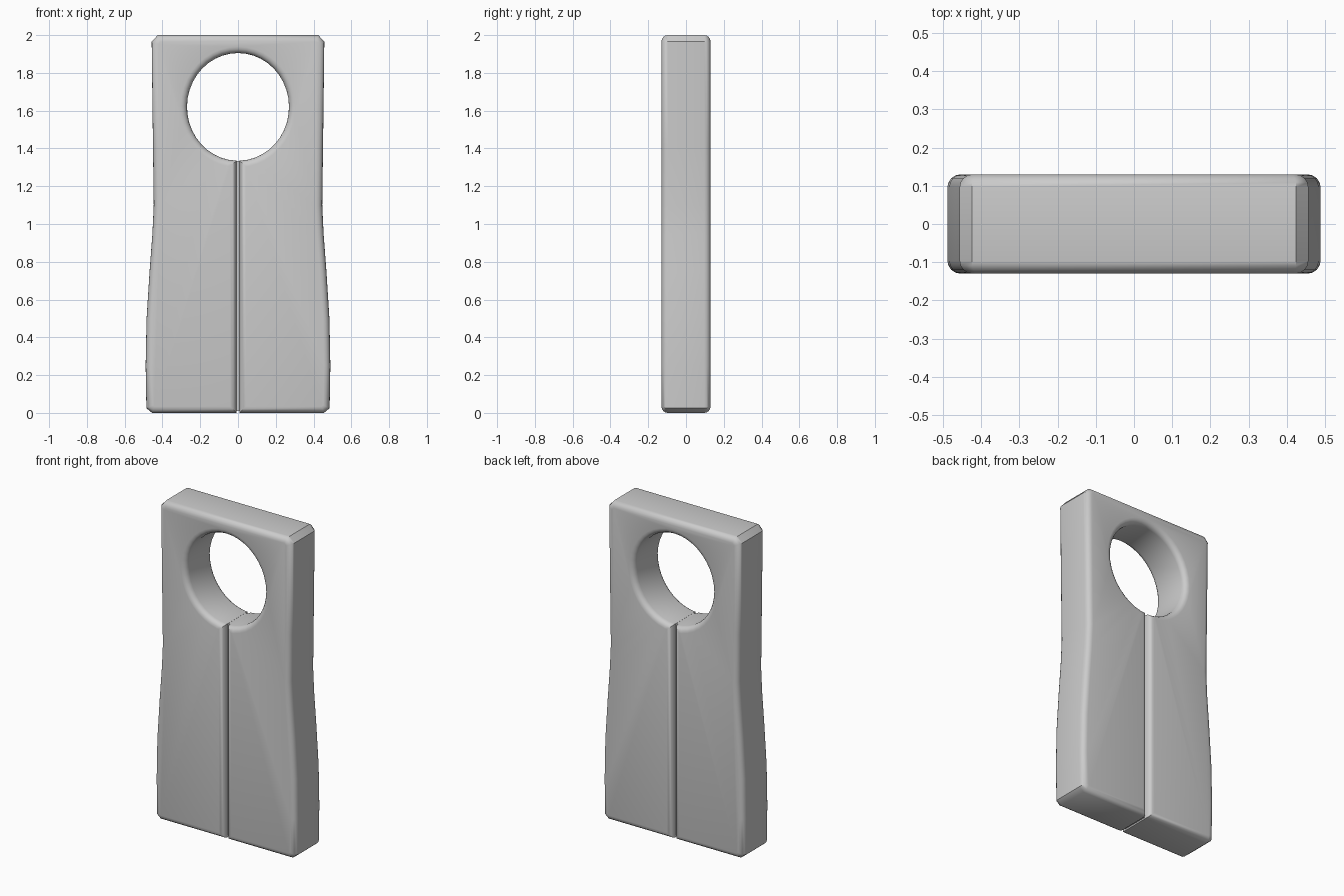
import bpy, bmesh, math

if "Cube" in bpy.data.objects:
    bpy.data.objects.remove(bpy.data.objects["Cube"])

HALF_DEPTH = 0.13
GAP = 0.008      # half width of the slit between the legs
RX, RZ, CZ = 0.27, 0.285, 1.62

# Keyhole outline: right side, mirrored left side, slit, then round the hole
right = [(GAP, 0), (0.455, 0), (0.485, 0.025), (0.489, 0.25), (0.484, 0.5),
         (0.468, 0.75), (0.453, 0.95), (0.446, 1.1), (0.45, 1.4),
         (0.457, 1.965), (0.425, 2.0)]
outline = right + [(-x, z) for x, z in reversed(right)]
a0 = math.asin(GAP / RX)
steps = 40
for i in range(steps + 1):
    a = a0 + (2 * math.pi - 2 * a0) * i / steps
    outline.append((-RX * math.sin(a), CZ - RZ * math.cos(a)))

# Extrude the outline into a plate
bm = bmesh.new()
face = bm.faces.new([bm.verts.new((x, -HALF_DEPTH, z)) for x, z in outline])
ext = bmesh.ops.extrude_face_region(bm, geom=[face], use_keep_orig=True)
for v in ext["geom"]:
    if isinstance(v, bmesh.types.BMVert):
        v.co.y = HALF_DEPTH
bmesh.ops.recalc_face_normals(bm, faces=bm.faces)

# Round the front and back rims, which also opens the leg grooves
rims = [e for e in bm.edges if abs(e.verts[0].co.y - e.verts[1].co.y) < 1e-5]
bmesh.ops.bevel(bm, geom=rims, offset=0.034, segments=4, profile=0.5,
                affect='EDGES', clamp_overlap=False)
bmesh.ops.recalc_face_normals(bm, faces=bm.faces)
mesh = bpy.data.meshes.new("keyhole_plate")
bm.to_mesh(mesh)
bm.free()
plate = bpy.data.objects.new("keyhole_plate", mesh)
bpy.context.collection.objects.link(plate)
bpy.context.view_layer.objects.active = plate
plate.select_set(True)
bpy.ops.object.shade_smooth_by_angle(angle=math.radians(40))

# Web closing the slit between the two legs
bpy.ops.mesh.primitive_cube_add(size=1, location=(0, 0, 0.672))
web = bpy.context.object
web.name = "leg_web"
web.scale = (0.02, 0.17, 1.325)
